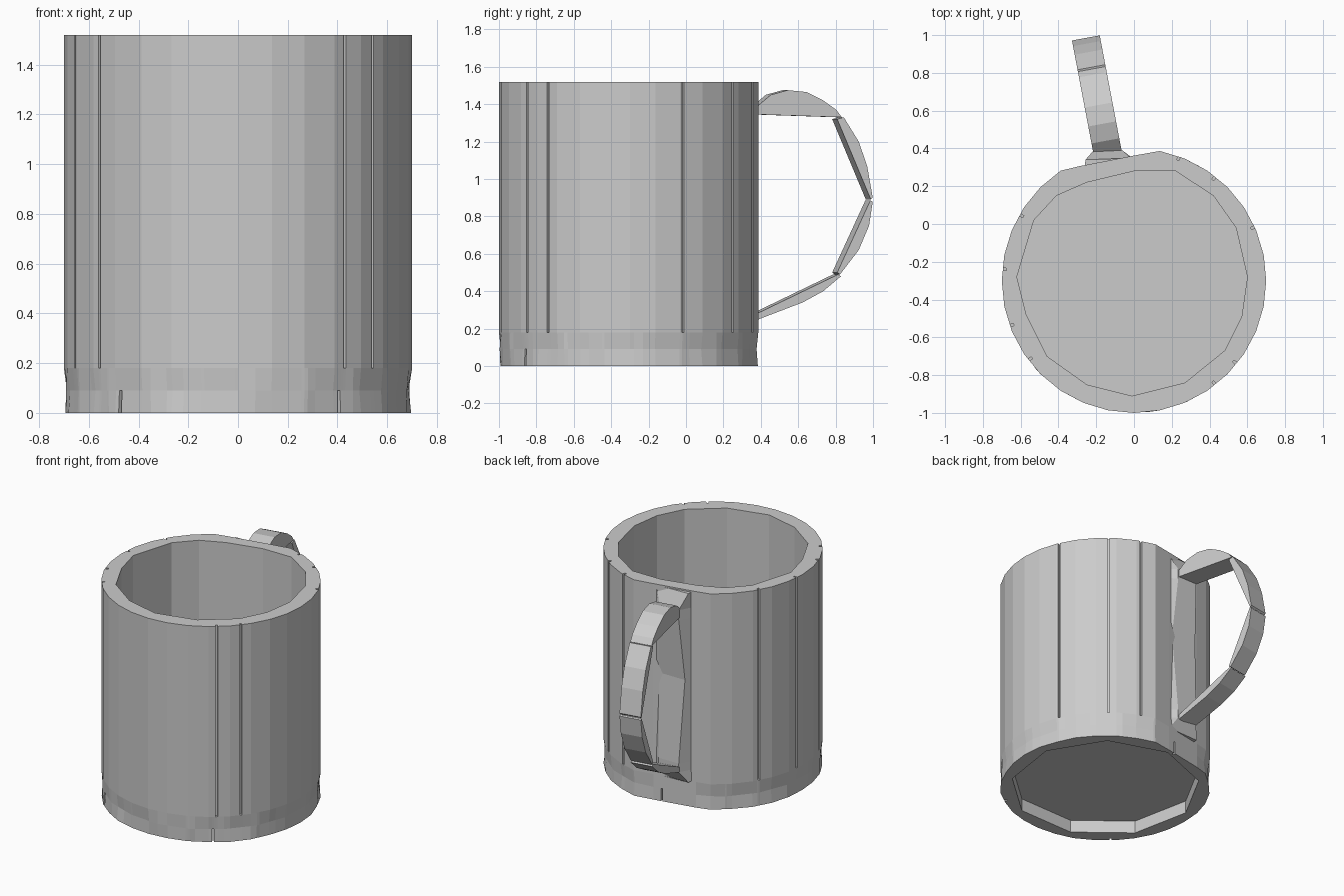
import bpy, bmesh, math, random
from mathutils import Vector

random.seed(4)
if "Cube" in bpy.data.objects:
    bpy.data.objects.remove(bpy.data.objects["Cube"])

GREY = bpy.data.materials.new("plain grey")
GREY.use_nodes = True
GREY.diffuse_color = (0.6, 0.6, 0.6, 1)
GREY.node_tree.nodes["Principled BSDF"].inputs["Base Color"].default_value = GREY.diffuse_color
CENTRE = Vector((0, -0.3))
HEIGHT, FLOOR, FOOT = 1.52, 0.18, 0.09


def finish(name, bm):
    bmesh.ops.recalc_face_normals(bm, faces=bm.faces)
    mesh = bpy.data.meshes.new(name)
    bm.to_mesh(mesh)
    bm.free()
    mesh.materials.append(GREY)
    obj = bpy.data.objects.new(name, mesh)
    bpy.context.collection.objects.link(obj)
    return obj


def loft(bm, rings):
    """Join rings of equal length with quads and cap both ends."""
    loops = [[bm.verts.new(p) for p in ring] for ring in rings]
    for a, b in zip(loops, loops[1:]):
        for i in range(len(a)):
            j = (i + 1) % len(a)
            bm.faces.new((a[i], a[j], b[j], b[i]))
    bm.faces.new(loops[0])
    bm.faces.new(loops[-1])


def direction(angle):
    return Vector((math.cos(angle), math.sin(angle)))


def polygon(sides, radius, jitter=0.0, turn=0.0):
    step = math.tau / sides
    return [direction(i * step + turn) * radius * (1 - random.random() * jitter)
            for i in range(sides)]


def reach(poly, angle):
    """Distance from the centre to the polygon edge at an angle."""
    d = direction(angle)
    for a, b in zip(poly, poly[1:] + poly[:1]):
        e = b - a
        den = d.cross(e)
        if den > 1e-9:
            t, s = a.cross(e) / den, a.cross(d) / den
            if t > 0 and -1e-6 <= s <= 1 + 1e-6:
                return t
    return poly[0].length


# Mug outlines: many-sided wall, uneven foot, coarse inside and underside
wall = polygon(32, 0.7)
foot_mid = polygon(20, 0.7, 0.012, 0.1)
foot_low = polygon(32, 0.7, 0.012)
inside = [Vector(p) - CENTRE for p in (
    (0.6, -0.28), (0.54, -0.02), (0.42, 0.15), (0.22, 0.28), (0, 0.28), (-0.25, 0.22),
    (-0.41, 0.15), (-0.53, 0.02), (-0.62, -0.28), (-0.57, -0.48), (-0.46, -0.7),
    (-0.25, -0.85), (-0.01, -0.91), (0.27, -0.84), (0.48, -0.67), (0.57, -0.49))]
underside = polygon(9, 0.63, 0, 0.2)

# Thin upright slits in the wall, and two in the foot
wall_slits = [math.radians(a) for a in (-160, -143, -52, -39, 24, 52, 70, 150, 175)]
foot_slits = [math.radians(a) for a in (-133, -54, 95)]
SLIT, DEPTH = 0.009, 0.02
angles = [math.atan2(p.y, p.x) for poly in (wall, foot_mid, inside, underside) for p in poly]
angles += [a + k * SLIT for a in wall_slits + foot_slits for k in (-1.1, -1, 1, 1.1)]
angles = sorted({round(a, 4) for a in angles})


def ring(poly, z, slits=(), outer=True):
    points = []
    for a in angles:
        r = reach(poly, a)
        if outer:
            # The back is flattened where the handle meets the wall
            lean = math.cos(a - math.radians(101))
            if lean > 0.8:
                r = min(r, 0.65 / lean)
        if any(abs(a - s) < SLIT * 1.05 for s in slits):
            r -= DEPTH
        points.append((*(CENTRE + direction(a) * r), z))
    return points


bm = bmesh.new()
loft(bm, [
    ring(underside, FOOT, outer=False), ring(underside, 0, outer=False),
    ring(foot_low, 0, foot_slits), ring(foot_mid, FOOT, foot_slits),
    ring(foot_mid, FOOT), ring(wall, FLOOR),
    ring(wall, FLOOR, wall_slits), ring(wall, HEIGHT, wall_slits),
    ring(inside, HEIGHT, outer=False), ring(inside, FLOOR, outer=False)])
finish("mug_body", bm)

# Faceted mount between wall and handle, thickest at the two handle roots
bm = bmesh.new()
sections = []
for z, y, half in ((0.18, 0.34, 0.12), (0.26, 0.388, 0.078), (0.32, 0.388, 0.078),
                   (0.9, 0.35, 0.1), (1.33, 0.388, 0.078), (1.4, 0.388, 0.078),
                   (1.51, 0.34, 0.12)):
    sections.append([(-0.26, 0.305, z), (-0.01, 0.35, z),
                     (-0.137 + half, y, z), (-0.137 - half, y, z)])
loft(bm, sections)
finish("handle_mount", bm)

# Handle: four crescent segments, swung sideways along a slanted plane
SIDE = Vector((0.98, 0.18, 0)) * 0.075


def handle_segment(name, profile):
    bm = bmesh.new()
    rows = []
    for sign in (-1, 1):
        rows.append([Vector((-0.14 - 0.19 * (y - 0.38), y, z)) + SIDE * sign
                     for y, z in profile])
    loft(bm, rows)
    finish(name, bm)


handle_segment("handle_top", [
    (0.375, 1.345), (0.375, 1.395), (0.44, 1.45), (0.53, 1.475), (0.63, 1.465),
    (0.72, 1.42), (0.79, 1.37), (0.82, 1.33)])
handle_segment("handle_upper", [
    (0.795, 1.32), (0.83, 1.33), (0.91, 1.2), (0.955, 1.07), (0.985, 0.9), (0.975, 0.89)])
handle_segment("handle_lower", [
    (0.972, 0.885), (0.985, 0.88), (0.965, 0.75), (0.91, 0.62), (0.81, 0.49), (0.795, 0.5)])
handle_segment("handle_bottom", [
    (0.8, 0.49), (0.815, 0.48), (0.72, 0.4), (0.61, 0.34), (0.375, 0.25), (0.375, 0.285)])
